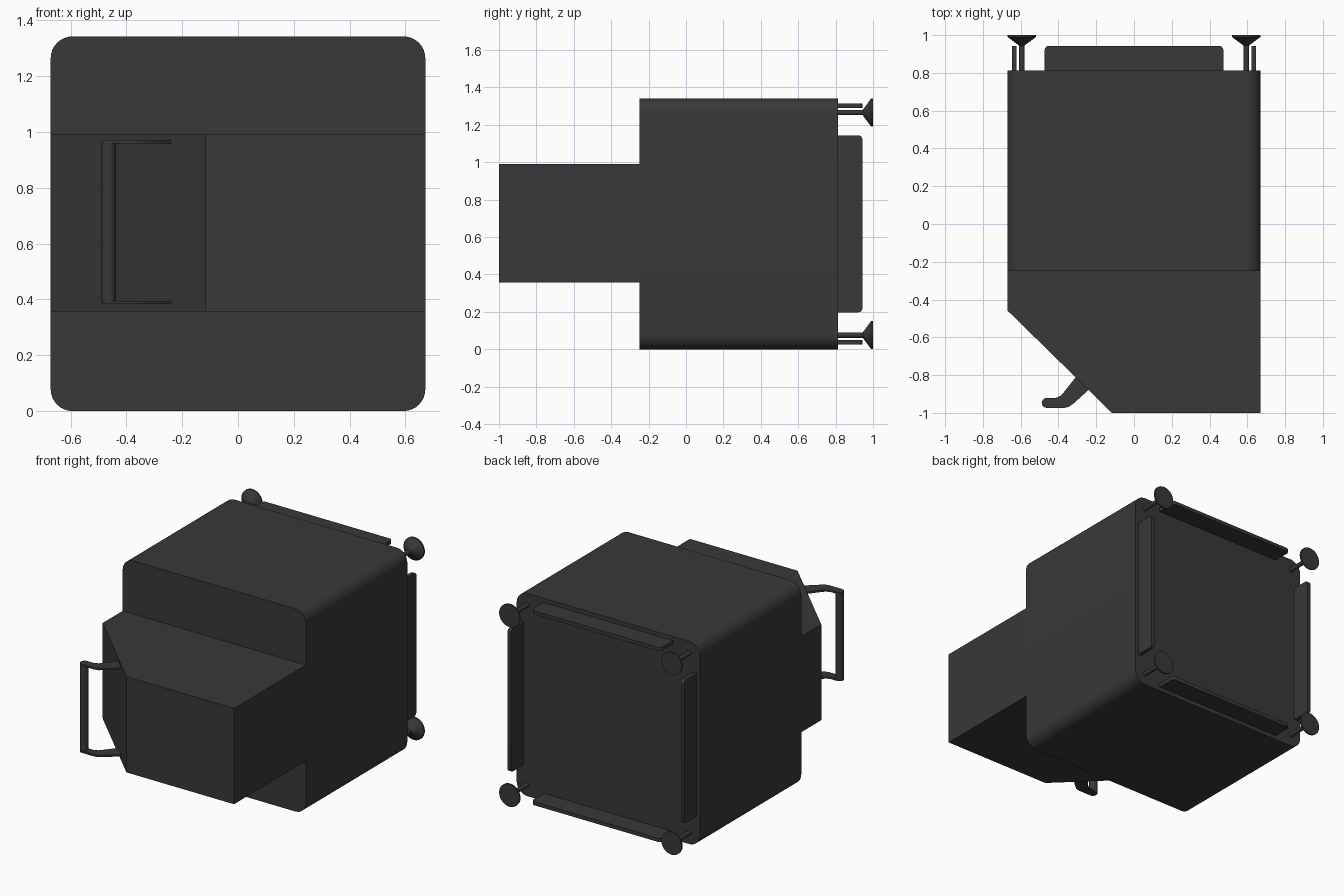
import bpy, bmesh, math
from mathutils import Vector

if "Cube" in bpy.data.objects:
    bpy.data.objects.remove(bpy.data.objects["Cube"], do_unlink=True)

# One dark grey material for everything
grey = bpy.data.materials.new("dark grey")
grey.use_nodes = True
COLOUR = (0.04, 0.04, 0.04, 1)
grey.diffuse_color = COLOUR
grey.node_tree.nodes["Principled BSDF"].inputs["Base Color"].default_value = COLOUR


def finish(name, bm):
    bmesh.ops.recalc_face_normals(bm, faces=bm.faces)
    mesh = bpy.data.meshes.new(name)
    bm.to_mesh(mesh)
    bm.free()
    mesh.materials.append(grey)
    obj = bpy.data.objects.new(name, mesh)
    bpy.context.collection.objects.link(obj)
    bpy.ops.object.select_all(action='DESELECT')
    obj.select_set(True)
    bpy.context.view_layer.objects.active = obj
    bpy.ops.object.shade_smooth_by_angle(angle=math.radians(30))
    return obj


def prism(name, profile, axis, lo, hi):
    """Extrude a 2D profile along an axis from lo to hi."""
    bm = bmesh.new()
    verts = []
    for p in profile:
        co = list(p)
        co.insert(axis, lo)
        verts.append(bm.verts.new(co))
    face = bm.faces.new(verts)
    new = bmesh.ops.extrude_face_region(bm, geom=[face])["geom"]
    step = Vector((0, 0, 0))
    step[axis] = hi - lo
    bmesh.ops.translate(bm, vec=step, verts=[v for v in new if isinstance(v, bmesh.types.BMVert)])
    return finish(name, bm)


def arc(cx, cy, r, start, end, n=8):
    return [(cx + r * math.cos(math.radians(start + (end - start) * i / n)),
             cy + r * math.sin(math.radians(start + (end - start) * i / n))) for i in range(n + 1)]


def lathe(name, x, z, profile, n=32):
    """Solid of revolution about a line along y; profile is (radius, y)."""
    bm = bmesh.new()
    rings = [[bm.verts.new((x + r * math.cos(math.tau * i / n), y, z + r * math.sin(math.tau * i / n)))
              for i in range(n)] for r, y in profile]
    for a, b in zip(rings, rings[1:]):
        for i in range(n):
            j = (i + 1) % n
            bm.faces.new((a[i], a[j], b[j], b[i]))
    bm.faces.new(rings[0])
    bm.faces.new(rings[-1])
    return finish(name, bm)


W, MID, R = 0.671, 0.671, 0.078
FRONT, BACK = -0.248, 0.813

# Main housing with four rounded long edges
c = W - R
corners = (arc(c, MID + c, R, 0, 90) + arc(-c, MID + c, R, 90, 180)
           + arc(-c, MID - c, R, 180, 270) + arc(c, MID - c, R, 270, 360))
prism("housing", corners, 1, FRONT, BACK)

# Front box with a slanted right corner
prism("front_box", [(-W, FRONT), (-W, -0.457), (-0.117, -1), (W, -1), (W, FRONT)], 2, 0.356, 0.99)

# Handle: upright grip and two flat bent arms fixed to the slanted face
arm = ([(-0.30, -0.80), (-0.355, -0.87), (-0.385, -0.907), (-0.412, -0.92)]
       + arc(-0.461, -0.947, 0.027, 90, 270)
       + [(-0.37, -0.974), (-0.345, -0.968), (-0.32, -0.95), (-0.24, -0.878), (-0.22, -0.86)])
prism("handle_lower_arm", arm, 2, 0.383, 0.395)
prism("handle_upper_arm", arm, 2, 0.959, 0.971)
prism("handle_grip", arc(-0.463, -0.947, 0.0255, 0, 360, 24)[:-1], 2, 0.389, 0.965)

# Thin rear fins along each edge, with rounded outer corners
L, TIP, FR = 0.473, 0.943, 0.022
fin = ([(-L, BACK - 0.01)] + arc(-L + FR, TIP - FR, FR, 180, 90, 6)
       + arc(L - FR, TIP - FR, FR, 90, 0, 6) + [(L, BACK - 0.01)])
for side, s in (("left", 1), ("right", -1)):
    lo, hi = sorted((s * 0.622, s * 0.647))
    prism(side + "_fin", [(y, MID + u) for u, y in fin], 0, lo, hi)
for level, s in (("upper", 1), ("lower", -1)):
    lo, hi = sorted((MID + s * 0.62, MID + s * 0.644))
    prism(level + "_fin", fin, 2, lo, hi)

# Four rear feet: thin stem flaring to a disc
foot = [(0.0145, BACK - 0.01), (0.0145, 0.945), (0.075, 0.99), (0.075, 1.0)]
for side, sx in (("left", 1), ("right", -1)):
    for level, sz in (("upper", 1), ("lower", -1)):
        lathe(f"{level}_{side}_foot", sx * 0.594, MID + sz * 0.595, foot)
